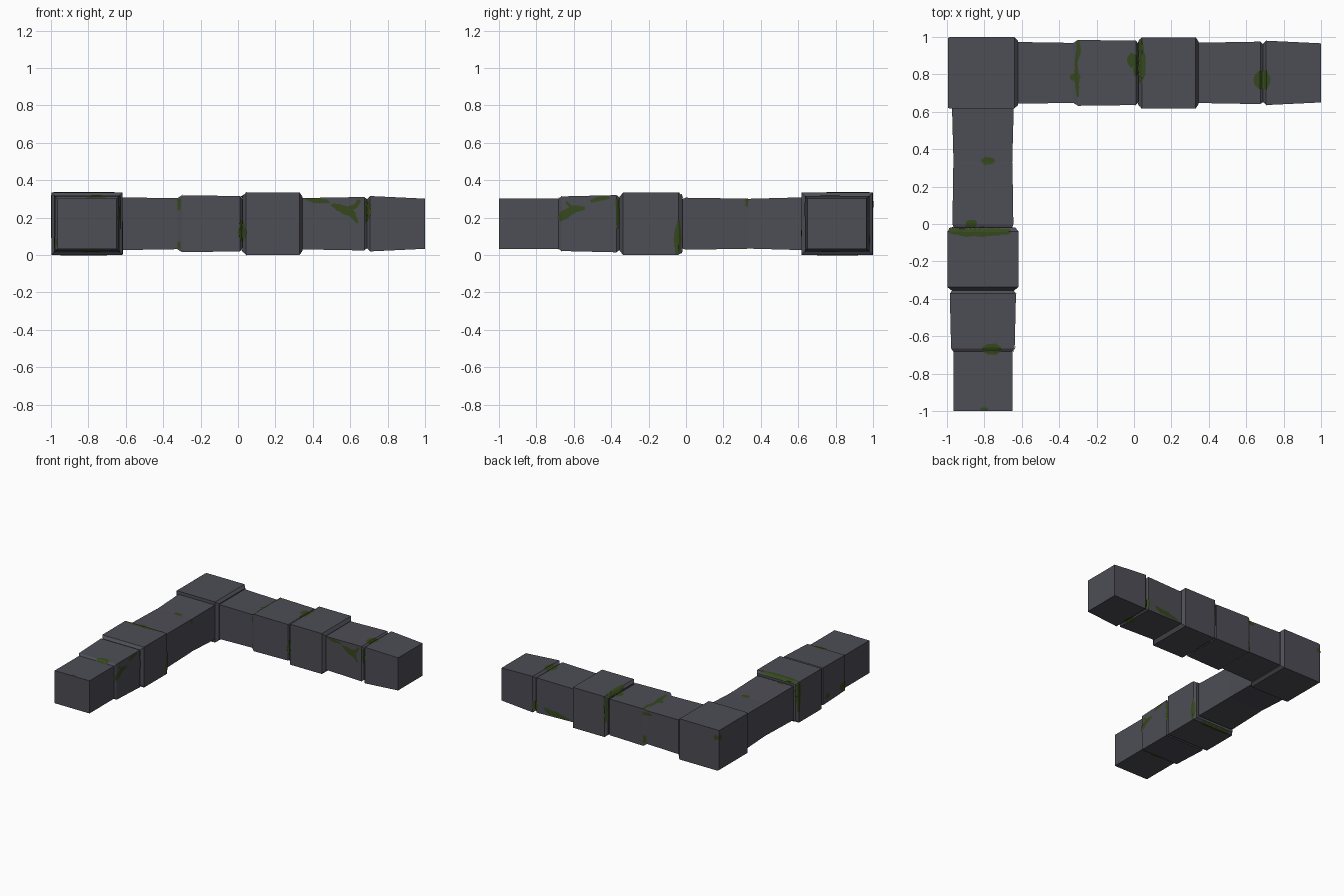
import bpy, bmesh, math, random
from mathutils import Vector
from mathutils.bvhtree import BVHTree

random.seed(4)


def material(name, rgb):
    m = bpy.data.materials.new(name)
    m.diffuse_color = (*rgb, 1)
    return m


STONE = material("dark_stone", (0.074, 0.074, 0.092))
MOSS = material("moss_green", (0.036, 0.064, 0.012))
MID, ZMID = 0.808, 0.167      # centre line of both arms, centre height
all_verts, all_faces = [], []


def add_object(name, verts, faces, mat):
    me = bpy.data.meshes.new(name)
    me.from_pydata(verts, [], faces)
    me.materials.append(mat)
    ob = bpy.data.objects.new(name, me)
    bpy.context.collection.objects.link(ob)
    return ob


def block(name, axis, sections):
    """Loft of rectangles; each section is (position along arm, half width)."""
    verts = []
    for a, w in sorted(sections):
        h = w - 0.024
        for s, t in ((-1, -1), (1, -1), (1, 1), (-1, 1)):
            z = ZMID + t * h
            verts.append((a, MID + s * w, z) if axis == 'x' else (-MID + s * w, a, z))
    n = len(sections)
    faces = [(0, 1, 2, 3), tuple(range(4 * n - 1, 4 * n - 5, -1))]
    for i in range(n - 1):
        for k in range(4):
            a, b = 4 * i + k, 4 * i + (k + 1) % 4
            faces.append((a, a + 4, b + 4, b))
    ob = add_object(name, verts, faces, STONE)
    bm = bmesh.new()
    bm.from_mesh(ob.data)
    bmesh.ops.recalc_face_normals(bm, faces=bm.faces[:])
    bm.to_mesh(ob.data)
    bm.free()
    base = len(all_verts)
    all_verts.extend(Vector(v) for v in verts)
    all_faces.extend([tuple(i + base for i in f) for f in faces])


# corner stone
block("corner_stone", 'x', [(-0.995, 0.186), (-0.985, 0.191), (-0.64, 0.191), (-0.62, 0.172)])

# stones of the back arm, left to right
for i, s in enumerate([
    [(-0.64, 0.166), (-0.62, 0.165), (-0.31, 0.160)],
    [(-0.325, 0.160), (-0.30, 0.176), (0.01, 0.172), (0.025, 0.155)],
    [(0.025, 0.172), (0.042, 0.190), (0.33, 0.190), (0.345, 0.168)],
    [(0.335, 0.161), (0.675, 0.167), (0.695, 0.150)],
    [(0.69, 0.155), (0.707, 0.172), (1.0, 0.158)],
]):
    block(f"back_arm_stone_{i + 1}", 'x', s)

# stones of the left arm, back to front
for i, s in enumerate([
    [(0.64, 0.165), (0.62, 0.165), (0.33, 0.157)],
    [(0.34, 0.155), (0.325, 0.158), (0.0, 0.163), (-0.025, 0.155)],
    [(-0.02, 0.175), (-0.04, 0.190), (-0.337, 0.190), (-0.355, 0.168)],
    [(-0.35, 0.160), (-0.372, 0.177), (-0.665, 0.170), (-0.685, 0.156)],
    [(-0.67, 0.158), (-1.0, 0.158)],
]):
    block(f"left_arm_stone_{i + 1}", 'y', s)

tree = BVHTree.FromPolygons(all_verts, all_faces)

# side of the wall: ray origin from (u, v), and ray direction
SIDES = {
    "top": (lambda u, v: (u, v, 2), (0, 0, -1)),
    "bottom": (lambda u, v: (u, v, -2), (0, 0, 1)),
    "front": (lambda u, v: (u, 0.3, v), (0, 1, 0)),
    "back": (lambda u, v: (u, 2, v), (0, -1, 0)),
    "inner": (lambda u, v: (-0.3, u, v), (-1, 0, 0)),
    "outer": (lambda u, v: (-2, u, v), (1, 0, 0)),
}


def moss(side, strokes):
    """Thin moss skin: strokes of (u, v, half width) draped on the stones."""
    origin, d = SIDES[side]
    d = Vector(d)
    verts, faces = [], []
    for pts in strokes:
        line = []
        for (u0, v0, w0), (u1, v1, w1) in zip(pts, pts[1:]):
            n = max(2, round(math.hypot(u1 - u0, v1 - v0) / 0.012))
            for k in range(n):
                t = k / n
                line.append((u0 + (u1 - u0) * t, v0 + (v1 - v0) * t, w0 + (w1 - w0) * t))
        line.append(pts[-1])
        rows = []
        for i, (u, v, w) in enumerate(line):
            a, b = line[max(i - 1, 0)], line[min(i + 1, len(line) - 1)]
            tu, tv = b[0] - a[0], b[1] - a[1]
            l = math.hypot(tu, tv) or 1
            w *= random.uniform(0.85, 1.15)
            row = []
            for k in range(-3, 4):
                p = Vector(origin(u - tv / l * w * k / 3, v + tu / l * w * k / 3))
                hit = tree.ray_cast(p, d, 2.2)[0]
                if hit is None:
                    row.append(None)
                else:
                    row.append(len(verts))
                    verts.append(hit - d * 0.003)
            rows.append(row)
        for r0, r1 in zip(rows, rows[1:]):
            for k in range(6):
                q = [r0[k], r0[k + 1], r1[k + 1], r1[k]]
                if None in q:
                    continue
                depth = [verts[j].dot(d) for j in q]
                if max(depth) - min(depth) > 0.05:
                    continue
                nrm = (verts[q[2]] - verts[q[0]]).cross(verts[q[3]] - verts[q[1]])
                faces.append(q if nrm.dot(d) < 0 else q[::-1])
    add_object(f"{side}_moss", verts, faces, MOSS)


def blob(u, v, ru, rv):
    return [(u + ru * math.cos(a), v, max(0.004, rv * math.sin(a)))
            for a in [math.pi * (1 - k / 6) for k in range(7)]]


moss("top", [
    [(-0.30, 0.98, 0.008), (-0.295, 0.93, 0.013), (-0.31, 0.86, 0.007), (-0.305, 0.78, 0.014), (-0.30, 0.68, 0.005)],
    blob(-0.315, 0.785, 0.028, 0.022),
    [(0.03, 0.98, 0.015), (0.04, 0.88, 0.024), (0.04, 0.80, 0.020), (0.035, 0.75, 0.006)],
    blob(-0.005, 0.875, 0.032, 0.04), blob(0.01, 0.82, 0.015, 0.03),
    blob(0.685, 0.77, 0.045, 0.055),
    blob(-0.78, 0.337, 0.036, 0.022),
    [(-0.985, -0.035, 0.015), (-0.90, -0.043, 0.024), (-0.77, -0.043, 0.024), (-0.66, -0.04, 0.012)],
    blob(-0.87, 0.002, 0.03, 0.022), blob(-0.76, -0.67, 0.052, 0.03), blob(-0.80, -0.99, 0.02, 0.01),
])
moss("front", [
    [(-0.315, 0.24, 0.008), (-0.315, 0.30, 0.010)], [(-0.315, 0.035, 0.008), (-0.315, 0.07, 0.008)],
    [(0.02, 0.07, 0.008), (0.022, 0.12, 0.024), (0.02, 0.19, 0.006)],
    [(0.36, 0.300, 0.005), (0.41, 0.290, 0.013), (0.47, 0.288, 0.010), (0.49, 0.28, 0.004)],
    [(0.50, 0.27, 0.008), (0.56, 0.245, 0.024), (0.61, 0.22, 0.018), (0.64, 0.17, 0.005)],
    [(0.58, 0.24, 0.016), (0.63, 0.262, 0.012), (0.65, 0.295, 0.010)],
    [(0.69, 0.29, 0.012), (0.695, 0.23, 0.018), (0.685, 0.17, 0.005)],
])
moss("inner", [
    [(-0.68, 0.19, 0.016), (-0.65, 0.215, 0.022), (-0.60, 0.245, 0.020), (-0.54, 0.25, 0.007)],
    [(-0.61, 0.25, 0.010), (-0.64, 0.285, 0.006)],
    [(-0.51, 0.285, 0.008), (-0.47, 0.300, 0.013), (-0.41, 0.308, 0.008)],
    [(-0.365, 0.14, 0.008), (-0.365, 0.30, 0.011)],
    [(-0.045, 0.005, 0.012), (-0.045, 0.10, 0.020), (-0.04, 0.18, 0.006)],
    [(0.325, 0.26, 0.006), (0.325, 0.30, 0.008)],
])
moss("back", [
    blob(0.69, 0.08, 0.028, 0.035),
    [(0.38, 0.04, 0.006), (0.48, 0.055, 0.018), (0.56, 0.06, 0.022), (0.61, 0.08, 0.006)],
    [(0.03, 0.12, 0.010), (0.035, 0.31, 0.018)],
    [(-0.31, 0.04, 0.012), (-0.31, 0.10, 0.010)], blob(-0.33, 0.28, 0.04, 0.014),
    blob(-0.975, 0.27, 0.02, 0.022),
])
moss("outer", [
    [(-0.04, 0.09, 0.008), (-0.04, 0.20, 0.018), (-0.04, 0.32, 0.024)],
    blob(-0.64, 0.07, 0.05, 0.03), blob(-0.43, 0.07, 0.03, 0.02),
    blob(0.975, 0.27, 0.02, 0.022),
])
moss("bottom", [
    blob(0.69, 0.77, 0.04, 0.05), [(0.035, 0.70, 0.008), (0.04, 0.92, 0.020)],
    [(-0.95, -0.04, 0.018), (-0.70, -0.04, 0.018)], blob(-0.78, -0.67, 0.045, 0.025),
])
